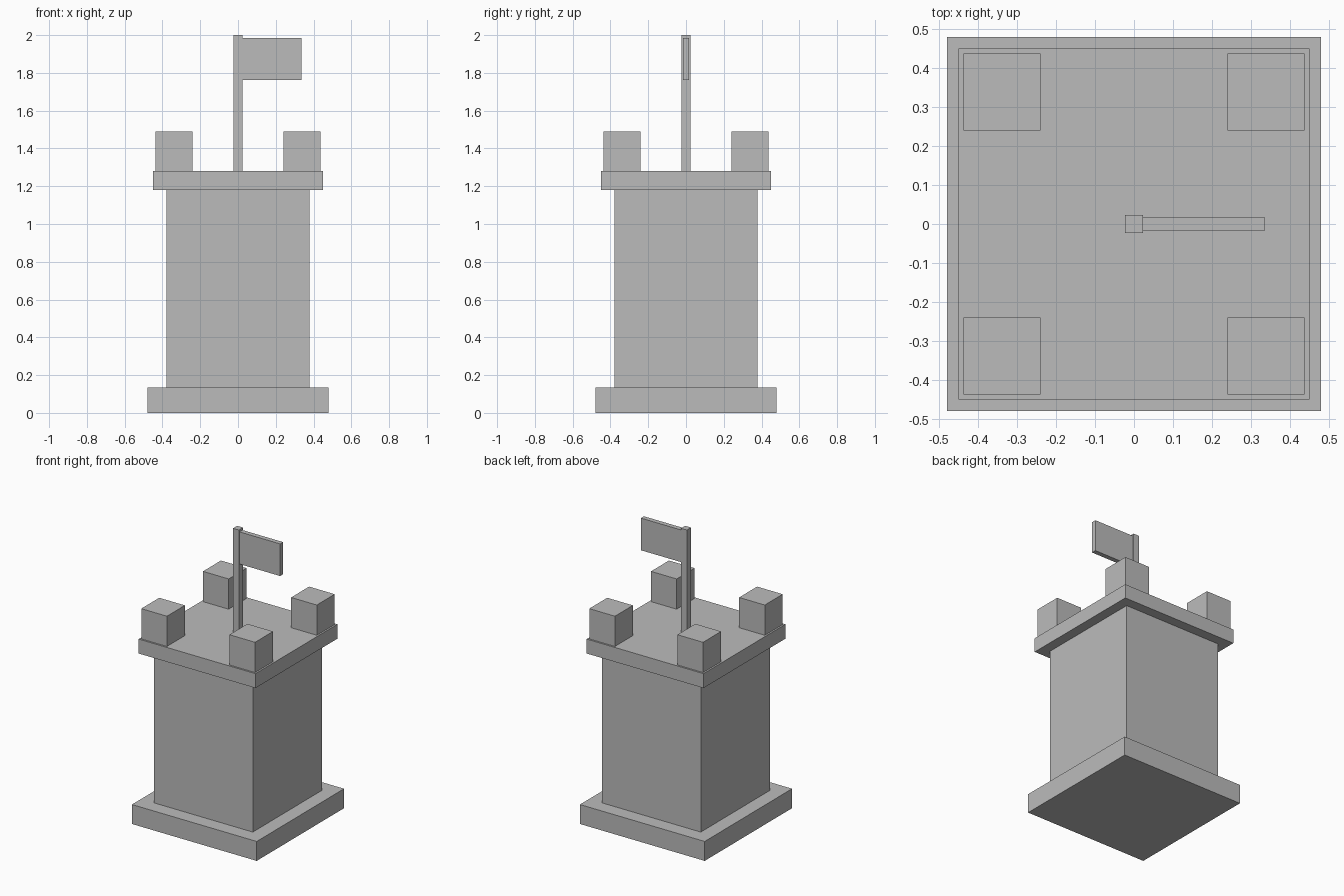
import bpy
import bmesh
from mathutils import Matrix, Vector

cube = bpy.data.objects.get("Cube")
if cube:
    bpy.data.objects.remove(cube, do_unlink=True)

# One plain stone grey for the whole tower
grey = bpy.data.materials.new("stone_grey")
grey.use_nodes = True
grey.diffuse_color = (0.5, 0.5, 0.5, 1)
grey.node_tree.nodes["Principled BSDF"].inputs["Base Color"].default_value = (0.5, 0.5, 0.5, 1)


def box(name, low, high):
    """Flat-shaded box between two opposite corners."""
    low, high = Vector(low), Vector(high)
    bm = bmesh.new()
    bmesh.ops.create_cube(bm, size=1, matrix=Matrix.Diagonal((*(high - low), 1)))
    mesh = bpy.data.meshes.new(name)
    bm.to_mesh(mesh)
    bm.free()
    mesh.materials.append(grey)
    obj = bpy.data.objects.new(name, mesh)
    obj.location = (low + high) / 2
    bpy.context.collection.objects.link(obj)
    return obj


def slab(name, half, bottom, top):
    """Square block centred on the tower axis."""
    return box(name, (-half, -half, bottom), (half, half, top))


# Tower, stacked from the ground up
slab("base", 0.479, 0, 0.135)
slab("tower_body", 0.379, 0.135, 1.18)
slab("roof_platform", 0.449, 1.18, 1.28)

# Corner blocks
for side, sx in (("left", 1), ("right", -1)):
    for end, sy in (("front", -1), ("back", 1)):
        block = box(f"corner_block_{end}_{side}", (-0.0985, -0.0985, 1.28), (0.0985, 0.0985, 1.49))
        block.location.x = sx * 0.3385
        block.location.y = sy * 0.3385

# Flagpole and flag
slab("flagpole", 0.0225, 1.28, 2)
box("flag", (0.0225, -0.0165, 1.762), (0.335, 0.0165, 1.985))
